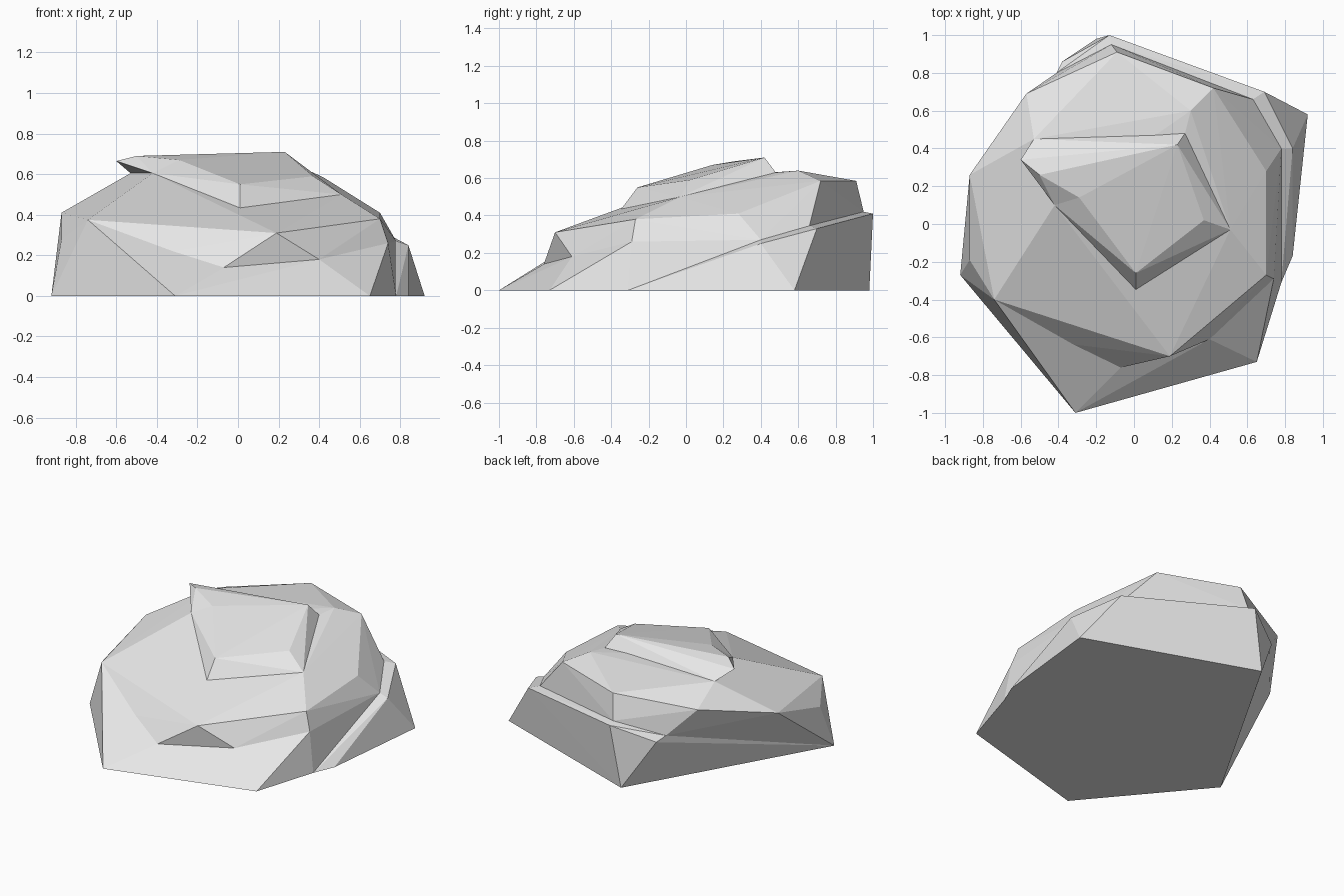
import bpy
import bmesh

default_cube = bpy.data.objects.get("Cube")
if default_cube:
    bpy.data.objects.remove(default_cube, do_unlink=True)

# One plain stone colour
stone = bpy.data.materials.new("grey stone")
stone.use_nodes = True
stone.diffuse_color = (0.8, 0.8, 0.8, 1)
stone.node_tree.nodes["Principled BSDF"].inputs["Base Color"].default_value = stone.diffuse_color


def chunk(name, *outlines):
    """Make one faceted piece of rock: the convex hull of some corner outlines."""
    bm = bmesh.new()
    for outline in outlines:
        for corner in outline:
            bm.verts.new(corner)
    hull = bmesh.ops.convex_hull(bm, input=bm.verts[:])
    unused = {g for g in hull["geom_interior"] + hull["geom_unused"]
              if isinstance(g, bmesh.types.BMVert)}
    bmesh.ops.delete(bm, geom=list(unused), context="VERTS")
    bmesh.ops.recalc_face_normals(bm, faces=bm.faces[:])
    mesh = bpy.data.meshes.new(name)
    bm.to_mesh(mesh)
    bm.free()
    mesh.materials.append(stone)
    piece = bpy.data.objects.new(name, mesh)
    bpy.context.scene.collection.objects.link(piece)
    return piece


# Corners where the rock meets the ground
front_foot = [(-.31, -1, 0), (.65, -.73, 0)]
back_foot = [(.92, .58, 0), (-.2, .98, 0)]
side_foot = [(-.92, -.27, 0)]

# Narrow ledge climbing round the back
ledge_inner = [(.78, -.31, 0), (.78, .4, .27), (.63, .66, .345), (-.12, .95, .42), (-.41, .8, .34)]
ledge_outer = [(.84, -.17, 0), (.84, .4, .25), (.69, .7, .33), (-.13, 1, .41), (-.38, .86, .31)]

# Creases of the main mass
undercut = [(-.55, -.61, .18), (-.07, -.76, .14), (.4, -.61, .18), (.74, -.29, .26)]
side_ridge = [(-.87, -.19, .28), (-.87, .26, .41), (-.74, -.4, .375)]
shoulder = [(.19, -.7, .31), (.7, -.27, .38), (.7, .28, .41), (.42, .72, .585), (-.09, .91, .585), (-.57, .69, .515)]

# Corners shared by the shelf and the raised crown
notch_foot, notch_top = (-.42, .1, .605), (-.29, .14, .67)
corner_foot, shelf_edge = (.51, -.03, .5), (.27, .48, .63)
shelf_end, peak = (-.53, .45, .605), (.23, .42, .71)
shelf = [notch_foot, corner_foot, shelf_edge, shelf_end, (.3, .6, .64)]
crown_front = [(.01, -.38, .39), (.01, -.26, .55), (.37, .02, .59)]
crown_spur = [(-.5, .26, .69), (-.6, .34, .665)]

# Rock pieces, from the ground up
chunk("back_ledge", side_foot, back_foot, ledge_inner, ledge_outer)
chunk("rock_base", front_foot, side_foot, ledge_inner, undercut, side_ridge)
chunk("rock_body", ledge_inner, undercut, side_ridge, shoulder, shelf)
chunk("crown_block", crown_front, [notch_foot, notch_top, corner_foot, shelf_edge, peak])
chunk("crown_spur", crown_spur, [notch_foot, notch_top, shelf_edge, shelf_end, peak])
